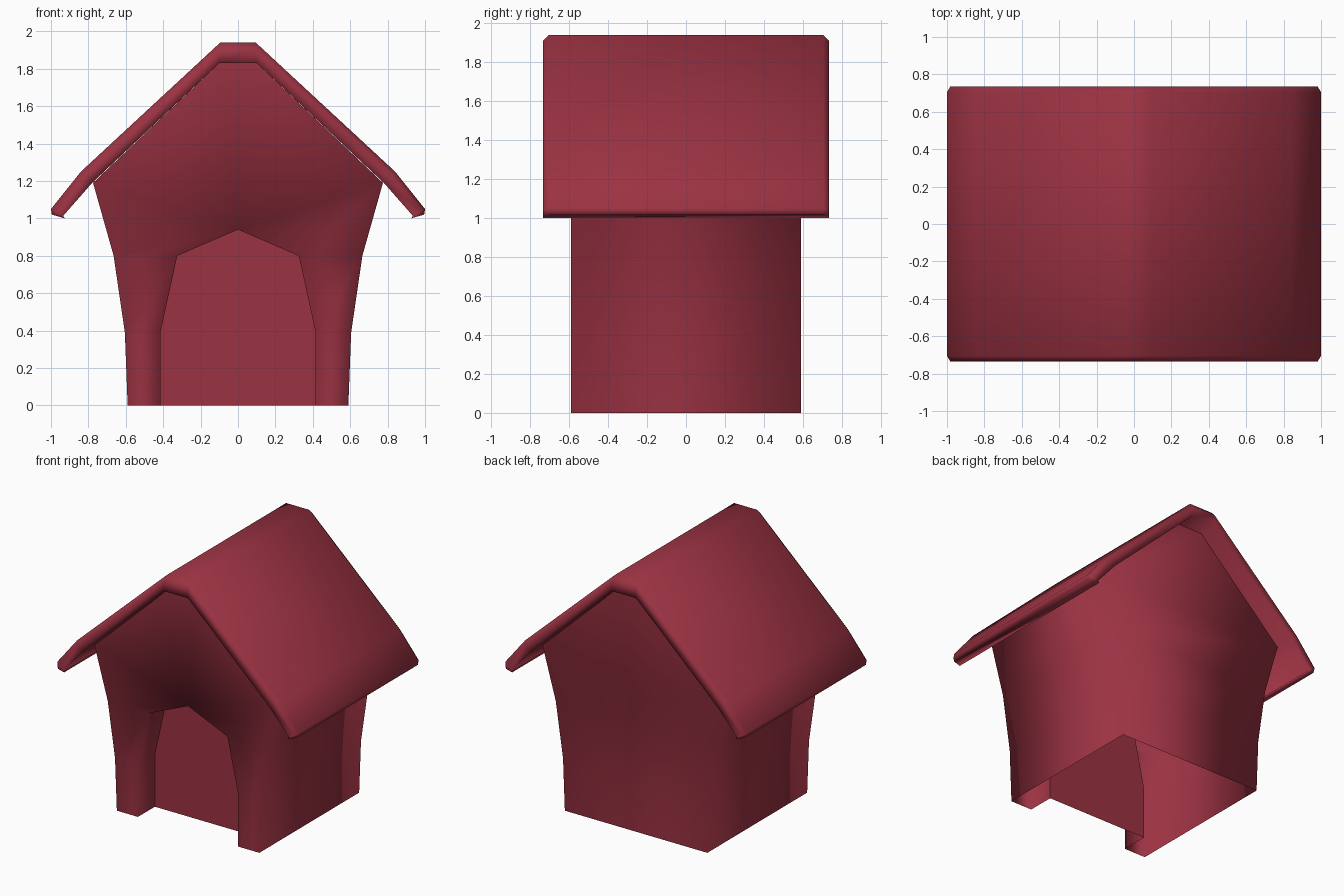
import bpy
import bmesh
from mathutils import Vector

cube = bpy.data.objects.get("Cube")
if cube:
    bpy.data.objects.remove(cube, do_unlink=True)

red = bpy.data.materials.new("deep_red")
red.use_nodes = True
red.diffuse_color = (0.33, 0.032, 0.055, 1)
red.node_tree.nodes["Principled BSDF"].inputs["Base Color"].default_value = red.diffuse_color


def make(name, faces, smooth=True):
    """Weld a list of point-tuple faces into one object."""
    bm = bmesh.new()
    for points in faces:
        bm.faces.new([bm.verts.new(p) for p in points])
    bmesh.ops.remove_doubles(bm, verts=bm.verts, dist=0.0005)
    if smooth:
        bmesh.ops.recalc_face_normals(bm, faces=bm.faces)
    for f in bm.faces:
        f.smooth = smooth
    mesh = bpy.data.meshes.new(name)
    bm.to_mesh(mesh)
    bm.free()
    mesh.materials.append(red)
    obj = bpy.data.objects.new(name, mesh)
    bpy.context.collection.objects.link(obj)


def at_y(profile, y):
    return [(x, y, z) for x, z in profile]


def mirror(points):
    return [(-x, y, z) for x, y, z in reversed(points)]


def strip(a, b):
    """Quads between two rows of points."""
    return [[a[i], a[i + 1], b[i + 1], b[i]] for i in range(len(a) - 1)]


# Half profiles of the wall and doorway, from the ground up
wall = [(0.59, 0), (0.605, 0.39), (0.665, 0.8), (0.775, 1.19), (0.1, 1.83)]
door = [(0.415, 0), (0.415, 0.39), (0.325, 0.8), (0, 0.94)]
depth, inset = 0.59, -0.39

front, back = at_y(wall, -depth), at_y(wall, depth)
frame, reveal = at_y(door, -depth), at_y(door, inset)

# House walls: sides, front around the doorway, and doorway reveal
half = strip(front[:4], back[:4]) + strip(frame, front[:4]) + strip(frame, reveal)
faces = half + [mirror(f) for f in half]
gable = [frame[3], front[3], front[4]]
faces += [gable, mirror(gable), [frame[3], front[4], (-0.1, -depth, 1.83)]]
faces += strip(back, [(-x, y, z) for x, y, z in back])
make("house_walls", faces)

# Recessed door panel
panel = reveal[:3] + [reveal[3]] + mirror(reveal[:3])
make("door_panel", [panel], smooth=False)

# Roof: (outer, inner) pairs from ridge to eave, with chamfered gable ends
stations = [((0.095, 1.94), (0.1, 1.83)), ((0.84, 1.25), (0.78, 1.19)),
            ((1.0, 1.05), (0.935, 1.013)), ((0.995, 1.02), (0.925, 1.0))]
end, chamfer = 0.735, 0.03


def ring(outer, inner, side):
    o, i = Vector(outer), Vector(inner)
    c = o.lerp(i, 0.28)
    row = [(i, -end), (c, -end), (o, chamfer - end), (o, end - chamfer), (c, end), (i, end)]
    return [(side * p.x, y, p.y) for p, y in row]


rings = [ring(o, i, -1) for o, i in reversed(stations)] + [ring(o, i, 1) for o, i in stations]
faces = [rings[0], rings[-1]]
for a, b in zip(rings, rings[1:]):
    faces += strip(a + a[:1], b + b[:1])
make("roof", faces)
